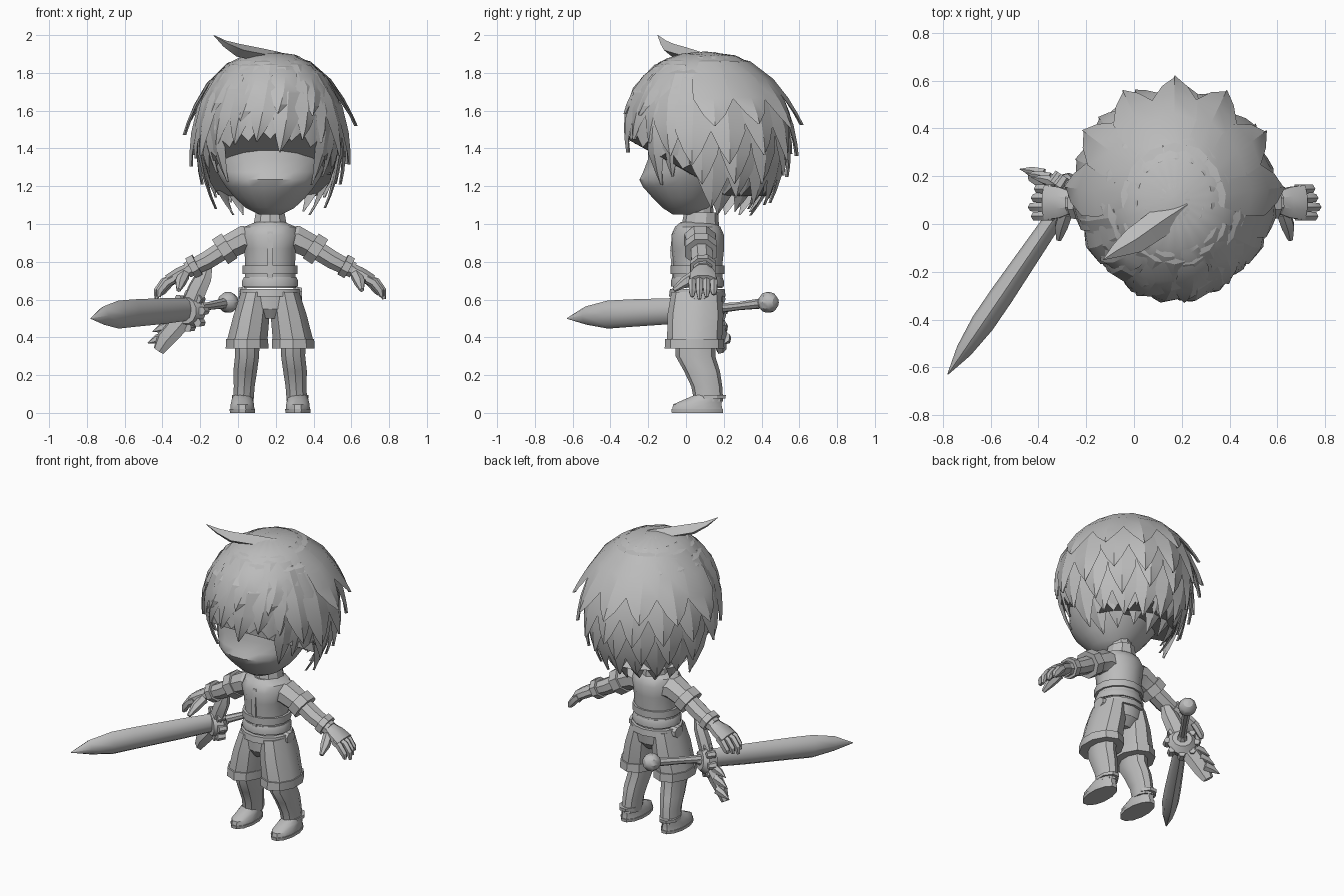
import bpy, bmesh, random
from math import sin, cos, pi, radians
from mathutils import Vector as V

random.seed(4)
cube = bpy.data.objects.get("Cube")
if cube:
    bpy.data.objects.remove(cube)

grey = bpy.data.materials.new("plain grey")
grey.use_nodes = True
colour = (0.5, 0.5, 0.5, 1)
grey.diffuse_color = colour
grey.node_tree.nodes["Principled BSDF"].inputs["Base Color"].default_value = colour

MID = 0.17          # centre line of the body


def finish(name, bm, angle=30):
    bmesh.ops.recalc_face_normals(bm, faces=bm.faces)
    mesh = bpy.data.meshes.new(name)
    bm.to_mesh(mesh)
    bm.free()
    mesh.materials.append(grey)
    ob = bpy.data.objects.new(name, mesh)
    bpy.context.collection.objects.link(ob)
    bpy.ops.object.select_all(action='DESELECT')
    ob.select_set(True)
    bpy.context.view_layer.objects.active = ob
    bpy.ops.object.shade_smooth_by_angle(angle=radians(angle))


def add_skin(bm, rings):
    """Bridge rings of points and cap both ends."""
    loops = [[bm.verts.new(p) for p in ring] for ring in rings]
    n = len(loops[0])
    for a, b in zip(loops, loops[1:]):
        for i in range(n):
            j = (i + 1) % n
            bm.faces.new((a[i], a[j], b[j], b[i]))
    bm.faces.new(loops[0])
    bm.faces.new(loops[-1])


def stack(name, rings, n=12, angle=30):
    """Horizontal ellipses: x, y, z, rx, ry."""
    bm = bmesh.new()
    add_skin(bm, [[V((x + rx * cos(2 * pi * (i + .5) / n), y + ry * sin(2 * pi * (i + .5) / n), z))
                   for i in range(n)] for x, y, z, rx, ry in rings])
    finish(name, bm, angle)


def limb(name, path, n=8, up=(0, 1, 0), turn=0.5, angle=30):
    """Tube along a path of (point, radius along up, other radius)."""
    pts = [V(p[0]) for p in path]
    rings = []
    for k, (_, ru, rv) in enumerate(path):
        d = (pts[min(k + 1, len(pts) - 1)] - pts[max(k - 1, 0)]).normalized()
        u = V(up)
        u = (u - d * u.dot(d)).normalized()
        v = d.cross(u)
        ts = [2 * pi * (i + turn) / n for i in range(n)]
        rings.append([pts[k] + u * ru * cos(t) + v * rv * sin(t) for t in ts])
    bm = bmesh.new()
    add_skin(bm, rings)
    finish(name, bm, angle)


# Head and neck
stack("head", [(MID, y, z, rx, ry) for y, z, rx, ry in (
    (0, 1.05, .06, .07), (.0, 1.085, .13, .125), (0, 1.14, .19, .18), (0, 1.195, .235, .23),
    (.005, 1.235, .262, .255), (.015, 1.275, .285, .245), (.04, 1.34, .31, .245),
    (.07, 1.48, .32, .27), (.09, 1.65, .29, .28), (.09, 1.8, .15, .17))], 20, 40)
stack("neck", [(MID, .07, .98, .075, .08), (MID, .07, 1.16, .065, .07)], 10)

# Hair built on a dome that drops and narrows below its widest ring
CROWN = V((MID, .1, 1.5))


def dome(az, phi, s=1.0):
    a, p = radians(az), radians(phi)
    if phi <= 90:
        r, z = sin(p) ** .8, cos(p)
    else:
        r, z = cos((p - pi / 2) * .8), pi / 2 - p
    return CROWN + V((.37 * r * cos(a) * s, .415 * r * sin(a) * s, .412 * z))


bm = bmesh.new()
SEG = 40
rings = []
for k in range(9):
    ring = []
    for i in range(SEG):
        az = 360 * i / SEG
        back = (sin(radians(az)) + 1) / 2
        end = 97 + 42 * min(1, back * 1.5) - (9 if i % 2 else 0)
        ring.append(dome(az, 1 + (end - 1) * k / 8))
    rings.append(ring)
add_skin(bm, rings)
finish("hair_cap", bm, 25)


def add_lock(bm, az, tip, width, flare, start, skew):
    """A pointed strand with a raised ridge, running from the crown to its tip."""
    rings = []
    for t, w in ((0, .3), (.3, .8), (.55, 1), (.75, .85), (.9, .42), (1, .02)):
        phi = start + (tip - start) * t
        s = 1.0 + .03 * min(1, 2 * t) + flare * t ** 3
        mid = az + skew * t * t
        rings.append([dome(mid - width * w, phi, s - .012),
                      dome(mid, phi, s + .06 * t * (1.2 - t)),
                      dome(mid + width * w, phi, s - .012),
                      dome(mid, phi, s - .04)])
    add_skin(bm, rings)


def locks(name, azimuths, tip, width, flare, start=4, skew=0, vary=6):
    bm = bmesh.new()
    for az in azimuths:
        add_lock(bm, az, tip + random.uniform(-vary, vary), width, flare, start, skew)
    finish(name, bm, 22)


locks("hair_back_upper", range(6, 180, 28), 90, 17, .22, vary=5)
locks("hair_back_middle", range(-8, 200, 24), 112, 14, .2, 20, vary=6)
locks("hair_back_lower", range(-2, 190, 24), 127, 13, .17, 40, vary=5)
locks("hair_nape", range(6, 180, 21), 144, 14, .12, 60, vary=5)
locks("hair_nape_inner", range(16, 170, 23), 150, 15, -.1, 80, vary=4)
locks("hair_side_left", (-14, -30), 110, 13, .1, 15, 6)
locks("hair_side_right", (194, 210), 110, 13, .1, 15, -6)
locks("hair_sideburn_left", (-8, -24, -38), 127, 9, -.06, 40, -5)
locks("hair_sideburn_right", (188, 204, 218), 127, 9, -.06, 40, 5)
locks("hair_fringe", range(-146, -29, 19), 101, 13, .0, 6, -12, 6)
locks("hair_fringe_upper", range(-130, -30, 30), 82, 14, .02, 6, -14, 8)
limb("hair_tuft", [((.22, .08, 1.88), .03, .04), ((.1, .0, 1.9), .035, .06),
                   ((0, -.07, 1.92), .035, .055), ((-.07, -.11, 1.955), .018, .03),
                   ((-.13, -.15, 2.0), .001, .001)], 4, (0, 0, 1), 0)

# Torso, jacket and belts
stack("jacket", [(MID, .062, z, rx, ry) for z, rx, ry in (
    (.66, .14, .13), (.78, .135, .13), (.87, .14, .14), (.94, .16, .14),
    (.985, .14, .12), (1.01, .08, .09))], 14)
stack("collar", [(MID, .075, .985, .095, .1), (MID, .08, 1.06, .08, .09)], 10)
stack("jacket_hem", [(MID, .06, .735, .15, .143), (MID, .06, .78, .15, .143)], 14)
stack("waist_band", [(MID, .06, .67, .152, .14), (MID, .06, .7, .152, .14),
                     (MID, .06, .72, .142, .132)], 14)
stack("belt", [(MID, .06, .615, .165, .15), (MID, .06, .655, .16, .145)], 14)
limb("jacket_zip", [((MID, -.067, .7), .008, .02), ((MID, -.078, .86), .008, .02),
                    ((MID, -.066, .96), .008, .02)], 4)
stack("pelvis", [(MID, .05, .5, .1, .09), (MID, .055, .55, .16, .13),
                 (MID, .06, .64, .148, .138)], 14)

# Paired parts, mirrored about the centre line
for name, side in (("left_", 1), ("right_", -1)):
    def P(x, y, z):
        return (MID + side * x, y, z)

    # Legs
    X = MID + side * .122
    stack(name + "shorts", [(MID + side * .075, .055, .64, .083, .132),
                            (MID + side * .098, .05, .52, .1, .148),
                            (X, .045, .38, .113, .145)], 10)
    stack(name + "shorts_cuff", [(X, .045, .34, .119, .158), (X, .045, .392, .117, .155)], 10)
    stack(name + "leg", [(X, .05, .4, .07, .105), (X, .05, .3, .067, .105),
                         (X + side * .01, .085, .22, .066, .095),
                         (X + side * .015, .11, .14, .058, .082),
                         (X + side * .02, .12, .06, .057, .077)], 10)
    F = X + side * .025
    stack(name + "sole", [(F, .06, 0, .068, .14), (F, .06, .02, .07, .142)], 12)
    stack(name + "shoe", [(F, .06, .018, .066, .138), (F, .06, .045, .064, .132),
                          (F, .09, .07, .058, .105), (F, .12, .095, .05, .075)], 12)
    stack(name + "shoe_rim", [(F, .13, .075, .06, .085), (F, .13, .095, .06, .088)], 8)

    # Arm
    limb(name + "sleeve", [(P(.06, .075, .91), .09, .075), (P(.14, .075, .92), .09, .077),
                           (P(.24, .08, .87), .077, .067)])
    limb(name + "sleeve_cuff", [(P(.215, .08, .885), .092, .084), (P(.265, .08, .852), .092, .084)])
    limb(name + "forearm", [(P(.22, .08, .88), .06, .055), (P(.33, .085, .81), .062, .052),
                            (P(.44, .09, .755), .052, .045)])
    limb(name + "bracelet", [(P(.385, .088, .785), .073, .064), (P(.42, .09, .766), .073, .064)])
    limb(name + "palm", [(P(.42, .09, .765), .045, .035), (P(.48, .09, .735), .07, .038),
                         (P(.54, .09, .7), .078, .034)], 8)
    for k, finger in enumerate(("index", "middle", "ring", "little")):
        y = .033 + .038 * k
        drop = .012 * abs(k - 1)
        limb(name + finger + "_finger", [
            (P(.51, y, .71), .02, .024), (P(.56 - drop, y, .69), .022, .026),
            (P(.595 - drop, y, .645), .02, .022), (P(.603 - drop, y, .602 + drop), .01, .01)], 6)
    limb(name + "thumb", [(P(.455, .05, .73), .032, .03), (P(.475, -.01, .69), .03, .028),
                          (P(.485, -.065, .65), .012, .012)], 6, (1, 0, 0))

    # Ear and hip pouch
    limb(name + "ear", [(P(.28, .06, 1.33), .04, .06), (P(.33, .08, 1.34), .035, .05)], 8)
    limb(name + "pouch", [(P(.125, .07, .63), .055, .045), (P(.168, .07, .63), .045, .035)], 8)

# Sword, laid out along its axis from the blade tip
TIP, AXIS, ACROSS = V((-.78, -.63, 0)), V((.564, .826, 0)), V((.826, -.564, 0))


def S(along, z, across=0):
    return TIP + AXIS * along + ACROSS * across + V((0, 0, z))


limb("blade", [(S(0, .5), .002, .002), (S(.12, .515), .048, .034), (S(.26, .52), .074, .05),
               (S(.4, .528), .073, .05), (S(.7, .54), .068, .042), (S(.93, .55), .06, .036)],
     8, (0, 0, 1), 0, 50)
limb("grip", [(S(.92, .55), .028, .028), (S(1.1, .565), .022, .022), (S(1.25, .58), .028, .028)])
limb("pommel", [(S(1.29 - .055 * cos(t * pi / 6), .585), .055 * sin(t * pi / 6) + .002,
                 .055 * sin(t * pi / 6) + .002) for t in range(7)], 10, (0, 0, 1))
limb("guard_hub", [(S(.89, .54), .07, .07), (S(.95, .54), .088, .088), (S(.98, .545), .06, .06)],
     12, (0, 0, 1))
limb("guard_stud", [(S(.97, .545), .035, .035), (S(1.005, .55), .022, .022)], 8, (0, 0, 1))
for k in range(8):
    t = k * pi / 4
    c, z = .088 * cos(t), .54 + .088 * sin(t)
    limb("guard_petal", [(S(.91, z, c), .024, .024), (S(.96, z, c), .02, .02)], 6, (0, 0, 1))
limb("guard_wing_upper", [(S(.93, .58, .01), .04, .06), (S(.94, .66, .045), .04, .058),
                          (S(.95, .72, .075), .036, .052), (S(.955, .785, .1), .022, .03)],
     6, AXIS)
limb("guard_wing_lower", [(S(.93, .52, -.02), .04, .06), (S(.91, .45, -.08), .038, .058),
                          (S(.89, .39, -.13), .034, .055), (S(.88, .33, -.165), .022, .035)],
     6, AXIS)
for k in range(3):
    c, z = -.08 - .03 * k, .52 - .06 * k
    limb("guard_feather", [(S(.92, z, c), .025, .032), (S(.9, z - .01, c - .05), .02, .026),
                           (S(.88, z - .03, c - .095), .002, .002)], 6, AXIS)
